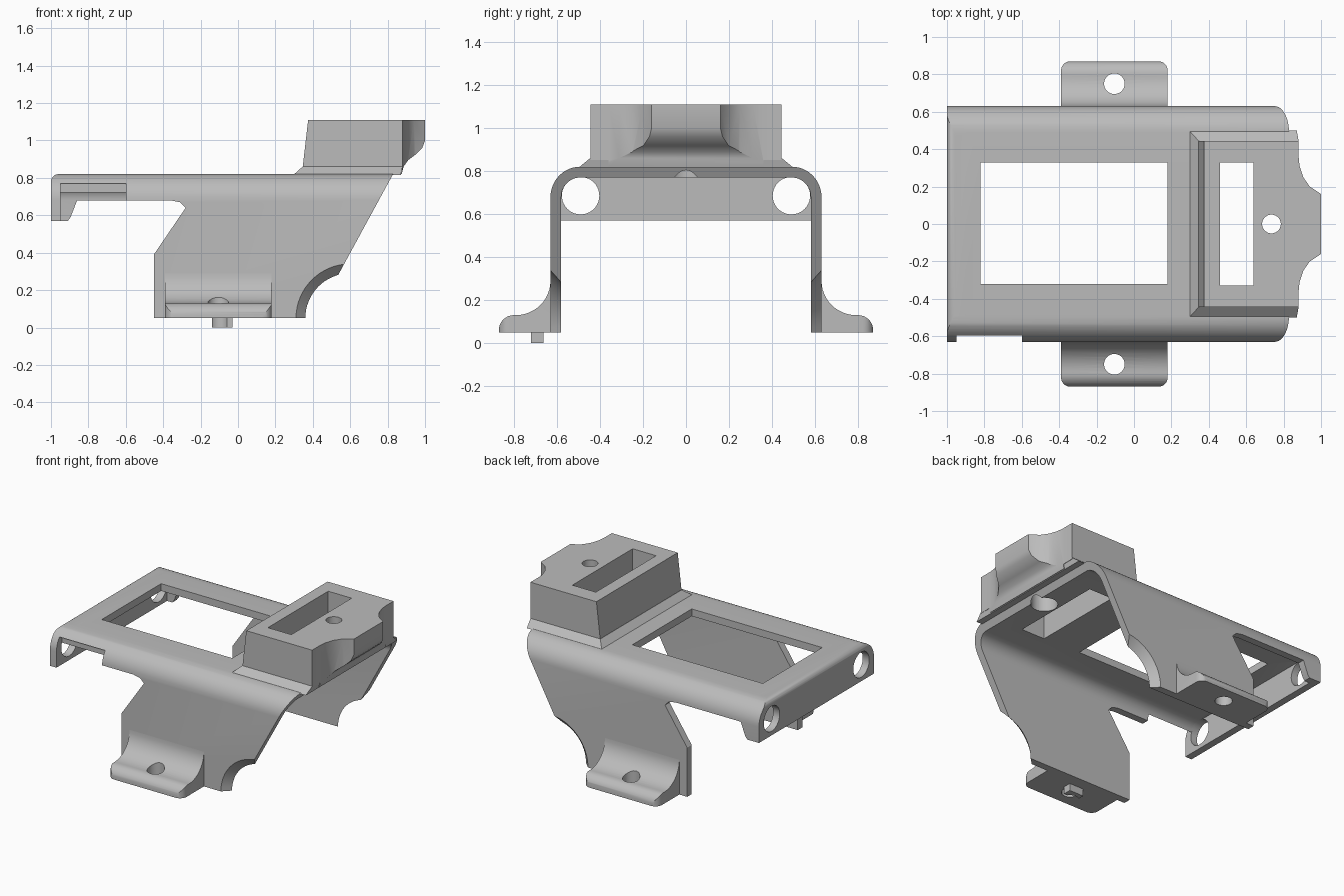
import bpy, bmesh, math
from mathutils import Vector

if "Cube" in bpy.data.objects:
    bpy.data.objects.remove(bpy.data.objects["Cube"])

grey = bpy.data.materials.new("plain grey")
grey.use_nodes = True
grey.diffuse_color = (0.5, 0.5, 0.5, 1)
grey.node_tree.nodes["Principled BSDF"].inputs["Base Color"].default_value = (0.5, 0.5, 0.5, 1)


def loft(name, start, end):
    """Solid between two matching outlines."""
    bm = bmesh.new()
    a = [bm.verts.new(p) for p in start]
    b = [bm.verts.new(p) for p in end]
    bm.faces.new(a)
    bm.faces.new(b)
    for i in range(len(a)):
        j = (i + 1) % len(a)
        bm.faces.new((a[i], a[j], b[j], b[i]))
    bmesh.ops.recalc_face_normals(bm, faces=bm.faces)
    mesh = bpy.data.meshes.new(name)
    bm.to_mesh(mesh)
    bm.free()
    mesh.materials.append(grey)
    ob = bpy.data.objects.new(name, mesh)
    bpy.context.collection.objects.link(ob)
    return ob


def place(points, axis, d):
    order = {"x": lambda p: (d, p[0], p[1]), "y": lambda p: (p[0], d, p[1]), "z": lambda p: (p[0], p[1], d)}
    return [Vector(order[axis](p)) for p in points]


def prism(name, points, axis, lo, hi):
    return loft(name, place(points, axis, lo), place(points, axis, hi))


def arc(cx, cy, r, a0, a1, n=12):
    angles = [math.radians(a0 + (a1 - a0) * i / n) for i in range(n + 1)]
    return [(cx + r * math.cos(t), cy + r * math.sin(t)) for t in angles]


def circle(cx, cy, r, n=40):
    return arc(cx, cy, r, 0, 360, n)[:-1]


def rect(x0, x1, y0, y1):
    return [(x0, y0), (x1, y0), (x1, y1), (x0, y1)]


def combine(ob, other, operation="DIFFERENCE"):
    """Apply a boolean and drop the helper."""
    other.hide_render = True
    mod = ob.modifiers.new("cut", "BOOLEAN")
    mod.operation = operation
    mod.solver = "EXACT"
    mod.object = other
    bpy.context.view_layer.objects.active = ob
    bpy.ops.object.modifier_apply(modifier=mod.name)
    bpy.data.objects.remove(other)


def arch(half, top, r):
    """Arch cross-section with rounded shoulders."""
    return ([(half, -0.2)] + arc(half - r, top - r, r, 0, 90)
            + arc(r - half, top - r, r, 90, 180) + [(-half, -0.2)])


# Bent shell: arch section trimmed by the side outline
shell = prism("bracket_shell", arch(0.63, 0.82, 0.14), "x", -1, 1)
combine(shell, prism("cavity", arch(0.58, 0.77, 0.09), "x", -0.95, 1.2))
side = ([(-1, 0.57), (-0.91, 0.57), (-0.895, 0.59), (-0.86, 0.68), (-0.36, 0.68)]
        + [(-0.31, 0.67), (-0.28, 0.64), (-0.45, 0.39), (-0.45, 0.05), (0.41, 0.05)]
        + [(0.83, 0.822), (0.83, 0.9), (-0.9, 0.9), (-0.9, 0.82)] + arc(-0.96, 0.78, 0.04, 90, 180, 6))
combine(shell, prism("side_outline", side, "y", -0.8, 0.8), "INTERSECT")

# Openings in the shell
combine(shell, prism("window", rect(-0.82, 0.18, -0.32, 0.33), "z", 0.6, 1))
combine(shell, prism("side_notch", rect(-0.95, -0.60, 0.4, 0.77), "y", -0.8, -0.57))
for s in (-1, 1):
    combine(shell, prism("end_hole", circle(s * 0.49, 0.685, 0.087), "x", -1.1, -0.94))
    # Chamfered round scoop at the bottom of each leg
    combine(shell, loft("leg_scoop", place(circle(0.60, 0.05, 0.30, 64), "y", s * 0.64),
                        place(circle(0.60, 0.05, 0.23, 64), "y", s * 0.57)))

# Raised block with tapered back, flared base and nose
block = loft("mount_block", place(rect(0.345, 0.88, -0.445, 0.445), "z", 0.85),
             place(rect(0.375, 0.88, -0.445, 0.445), "z", 1.11))
flare = loft("flare", place(rect(0.295, 0.87, -0.50, 0.50), "z", 0.815),
             place(rect(0.345, 0.88, -0.445, 0.445), "z", 0.86))
combine(block, flare, "UNION")
half_nose = [(0.80, 0.36), (0.88, 0.36), (0.885, 0.31), (0.905, 0.25), (0.94, 0.20), (1, 0.16)]
nose = prism("nose", half_nose + [(x, -y) for x, y in reversed(half_nose)], "z", 0.8, 1.11)
under = [(0.7, 1.2), (1.1, 1.2), (1.1, 1.0), (1, 1.0), (0.985, 0.96), (0.95, 0.925),
         (0.91, 0.895), (0.885, 0.86), (0.875, 0.82), (0.7, 0.82)]
combine(nose, prism("nose_underside", under, "y", -0.6, 0.6), "INTERSECT")
combine(block, nose, "UNION")

# Slot and counterbored screw hole through block and shell
for ob in (block, shell):
    combine(ob, prism("slot", rect(0.46, 0.64, -0.33, 0.33), "z", 0.6, 1.3))
    combine(ob, prism("screw_hole", circle(0.735, 0, 0.05), "z", 0.6, 1.3))
    combine(ob, prism("counterbore", circle(0.735, 0, 0.085), "z", 0.6, 0.95))

# Screw-down feet
parts = [shell, block]
for s, label in ((-1, "front"), (1, "back")):
    section = ([(0.60, 0.05), (0.60, 0.30)] + arc(0.79, 0.29, 0.16, 180, 270)
               + arc(0.80, 0.06, 0.07, 90, 0, 8) + [(0.87, 0.05)])
    foot = prism(label + "_foot", [(s * y, z) for y, z in section], "x", -0.39, 0.18)
    plan = ([(-0.39, 0.5), (0.18, 0.5)] + arc(0.13, 0.82, 0.05, 0, 90, 8)
            + arc(-0.34, 0.82, 0.05, 90, 180, 8))
    combine(foot, prism("foot_plan", [(x, s * y) for x, y in plan], "z", 0, 0.4), "INTERSECT")
    combine(foot, prism("foot_hole", circle(-0.105, s * 0.75, 0.055), "z", -0.1, 0.5))
    parts.append(foot)

# Small locating peg beside the front screw hole
peg = prism("locating_peg", rect(-0.14, -0.03, -0.72, -0.663), "z", 0, 0.06)
combine(peg, prism("peg_relief", circle(-0.105, -0.75, 0.055), "z", -0.1, 0.5))
parts.append(peg)

# Smooth curves, sharp edges
for ob in parts:
    bpy.ops.object.select_all(action="DESELECT")
    ob.select_set(True)
    bpy.context.view_layer.objects.active = ob
    bpy.ops.object.shade_smooth_by_angle(angle=math.radians(30))
